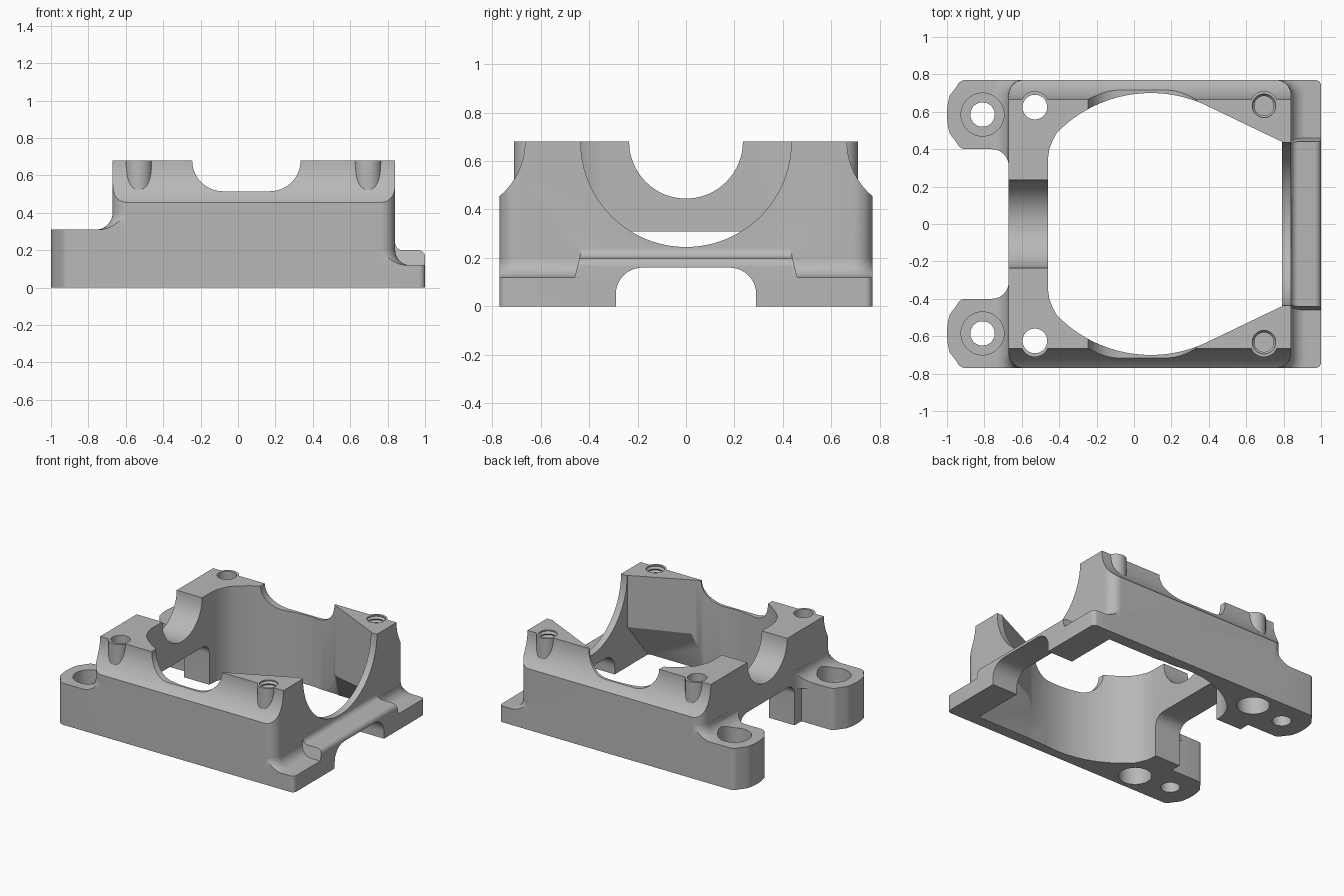
import bpy, bmesh, math
from math import sin, cos, pi, radians

if "Cube" in bpy.data.objects:
    bpy.data.objects.remove(bpy.data.objects["Cube"])

gray = bpy.data.materials.new("machined_gray")
gray.diffuse_color = (0.48, 0.48, 0.48, 1)
gray.use_nodes = True
gray.node_tree.nodes["Principled BSDF"].inputs["Base Color"].default_value = gray.diffuse_color


def loft(name, rings):
    """Closed solid through rings of equal point count."""
    bm = bmesh.new()
    rows = [[bm.verts.new(p) for p in ring] for ring in rings]
    n = len(rows[0])
    bm.faces.new(rows[0])
    bm.faces.new(rows[-1])
    for a, b in zip(rows, rows[1:]):
        for i in range(n):
            j = (i + 1) % n
            bm.faces.new((a[i], a[j], b[j], b[i]))
    bmesh.ops.recalc_face_normals(bm, faces=bm.faces)
    me = bpy.data.meshes.new(name)
    bm.to_mesh(me)
    bm.free()
    me.materials.append(gray)
    ob = bpy.data.objects.new(name, me)
    bpy.context.collection.objects.link(ob)
    return ob


def prism_z(name, pts, z0, z1):
    return loft(name, [[(x, y, z) for x, y in pts] for z in (z0, z1)])


def prism_x(name, pts, x0, x1):
    return loft(name, [[(x, y, z) for y, z in pts] for x in (x0, x1)])


def prism_y(name, pts, y0, y1):
    return loft(name, [[(x, y, z) for x, z in pts] for y in (y0, y1)])


def arc(cx, cy, r, a0, a1, n=10):
    return [(cx + r * cos(radians(a0 + (a1 - a0) * i / n)),
             cy + r * sin(radians(a0 + (a1 - a0) * i / n))) for i in range(n + 1)]


def disc(cx, cy, r, n=48):
    return arc(cx, cy, r, 0, 360 - 360 / n, n - 1)


def round_rect(x0, x1, y0, y1, r):
    return (arc(x1 - r, y1 - r, r, 0, 90) + arc(x0 + r, y1 - r, r, 90, 180)
            + arc(x0 + r, y0 + r, r, 180, 270) + arc(x1 - r, y0 + r, r, 270, 360))


def arch(half, top, r):
    return ([(half, -0.1)] + arc(half - r, top - r, r, 0, 90)
            + arc(r - half, top - r, r, 90, 180) + [(-half, -0.1)])


def combine(tool, op):
    bpy.context.view_layer.objects.active = body
    m = body.modifiers.new(op, 'BOOLEAN')
    m.object, m.operation, m.solver = tool, op, 'EXACT'
    bpy.ops.object.modifier_apply(modifier=m.name)
    bpy.data.objects.remove(tool)


def add(tool):
    combine(tool, 'UNION')


def cut(tool):
    combine(tool, 'DIFFERENCE')


# main block with coves along both long upper edges
body = prism_z("bearing_housing", round_rect(-0.67, 0.84, -0.77, 0.77, 0.08), 0, 0.68)
for s in (1, -1):
    cove = [(s * y, z) for y, z in arc(0.958, 0.68, 0.293, 180, 230, 16)]
    cut(prism_x("cove", [(s * 0.665, 0.8)] + cove + [(s * 1.1, 0.45), (s * 1.1, 0.8)], -0.9, 1.1))

# right base plate
add(prism_z("end_plate", [(-0.5, -0.77)] + arc(0.97, -0.74, 0.03, 270, 360, 5)
            + arc(0.97, 0.74, 0.03, 0, 90, 5) + [(-0.5, 0.77)], 0, 0.12))

# left mounting feet with bowed ends
for s in (1, -1):
    foot = ([(-0.5, 0.4)] + arc(-0.90, 0.45, 0.05, 270, 200, 5)
            + arc(-0.65, 0.585, 0.35, 197, 163, 10)
            + arc(-0.90, 0.72, 0.05, 160, 90, 5) + [(-0.5, 0.77)])
    add(prism_z("foot", [(x, s * y) for x, y in foot], 0, 0.31))


# fillets where the block meets feet and plate
def fillet(base, r, x_lo, x_hi):
    rings = []
    for i in range(9):
        a = pi / 2 * i / 8
        d = r * (1 - sin(a)) + 0.0005
        ring = round_rect(-0.67 - d, 0.84 + d, -0.77 - d, 0.77 + d, 0.08 + d)
        rings.append([(x, y, base + r * (1 - cos(a))) for x, y in ring])
    rings.insert(0, [(x, y, base - 0.05) for x, y, z in rings[0]])
    ob = loft("fillet", rings)
    trim = prism_z("trim", [(x_lo, -0.77), (x_hi, -0.77), (x_hi, 0.77), (x_lo, 0.77)], 0, 0.6)
    bpy.context.view_layer.objects.active = ob
    m = ob.modifiers.new("trim", 'BOOLEAN')
    m.object, m.operation, m.solver = trim, 'INTERSECT', 'EXACT'
    bpy.ops.object.modifier_apply(modifier=m.name)
    bpy.data.objects.remove(trim)
    add(ob)


fillet(0.31, 0.09, -0.9, -0.55)
fillet(0.12, 0.08, 0.70, 0.98)

# raised ridge across the end plate
ridge = ([(0.8, 0.05), (0.8, 0.24)] + arc(0.88, 0.24, 0.04, 180, 270, 6)
         + arc(0.965, 0.165, 0.035, 90, 0, 6) + [(1.0, 0.05)])
add(loft("ridge", [[(x, s * (0.44 + 0.25 * (0.2 - z)), z) for x, z in ridge] for s in (1, -1)]))

# screw bosses standing out of the coves
for s in (1, -1):
    for x in (-0.53, 0.695):
        add(prism_z("boss", disc(x, s * 0.637, 0.074), 0.4, 0.68))

# central cavity: round middle, straight tapering sides to the right
half = ([(0.79, 0.44)] + arc(0.09, 0, 0.70, 66, 136, 30)
        + [(-0.435, 0.445), (-0.453, 0.40), (-0.46, 0.35)])
cut(prism_z("cavity", half + [(x, -y) for x, y in reversed(half)], -0.1, 0.8))

# cavity flares out below the right-hand screw posts
low = [(0.1, 0.69), (0.79, 0.69), (0.79, -0.69), (0.1, -0.69)]
high = [(0.1, 0.69), (0.34, 0.62), (0.79, 0.42)]
cut(loft("flare", [
    [(0.1, 0.695, -0.01), (0.34, 0.69, -0.01), (0.79, 0.69, -0.01),
     (0.79, -0.69, -0.01), (0.34, -0.69, -0.01), (0.1, -0.695, -0.01)],
    [(x, y, 0.32) for x, y in high] + [(x, -y, 0.32) for x, y in reversed(high)]]))

# bearing bores through the end walls
cut(prism_x("large_bore", disc(0, 0.68, 0.435, 96), 0.7, 1.2))
cut(prism_x("small_bore", disc(0, 0.68, 0.235, 64), -1.1, -0.4))

# arched openings under both ends
cut(prism_x("end_arch", arch(0.29, 0.16, 0.11), 0.7, 1.1))
cut(prism_x("bridge_arch", arch(0.32, 0.31, 0.08), -0.8, -0.4))
gap = [(-1.1, 0.4)] + arc(-0.76, 0.31, 0.09, 90, 0)
cut(prism_z("foot_gap", gap + [(x, -y) for x, y in reversed(gap)], -0.1, 0.8))

# rounded notches in the top of both long walls
notch = ([(-0.245, 0.8)] + arc(-0.08, 0.68, 0.165, 180, 270, 14)
         + arc(0.17, 0.68, 0.165, 270, 360, 14) + [(0.335, 0.8)])
cut(prism_y("notch", notch, -1, 1))

# holes: counterbored feet, through bolts, threaded blind holes
for s in (1, -1):
    cut(prism_z("foot_hole", disc(-0.81, s * 0.585, 0.065), -0.1, 0.5))
    cut(prism_z("foot_counterbore", disc(-0.81, s * 0.585, 0.115), 0.16, 0.5))
    cut(prism_z("bolt_hole", disc(-0.53, s * 0.625, 0.066), -0.1, 0.8))
    cut(prism_z("bolt_counterbore", disc(-0.53, s * 0.62, 0.112), -0.1, 0.2))
    thread = [(0.055, 0.75)] + [(0.052 if i % 2 else 0.064, 0.67 - 0.014 * i) for i in range(16)]
    cut(loft("thread", [[(x, y, z) for x, y in disc(0.695, s * 0.632, r, 32)] for r, z in thread]))

bpy.ops.object.select_all(action='DESELECT')
body.select_set(True)
bpy.context.view_layer.objects.active = body
bpy.ops.object.shade_smooth_by_angle(angle=radians(28))
